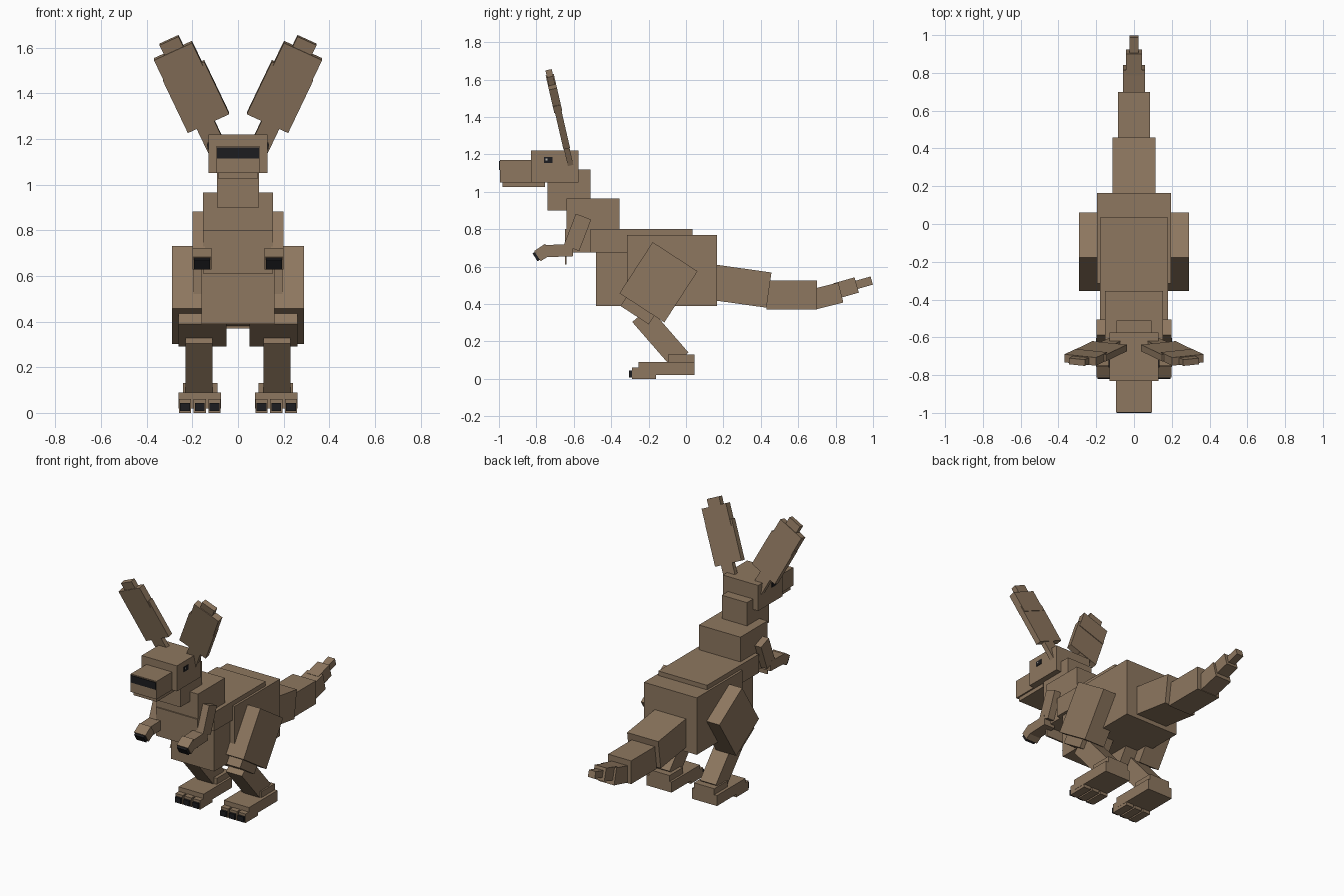
import bpy
from math import radians
from mathutils import Matrix, Vector

cube = bpy.data.objects.get("Cube")
if cube:
    bpy.data.objects.remove(cube, do_unlink=True)


def material(name, rgb):
    m = bpy.data.materials.new(name)
    m.use_nodes = True
    m.diffuse_color = (*rgb, 1)
    m.node_tree.nodes["Principled BSDF"].inputs["Base Color"].default_value = (*rgb, 1)
    return m


FUR = material("brown fur", (0.27, 0.185, 0.115))
DARK = material("near black", (0.012, 0.012, 0.014))
SHINE = material("eye shine", (0.5, 0.47, 0.43))


def block(name, centre, size, mat=FUR, rot=None):
    """Box with a given centre and size, optionally turned by a matrix."""
    bpy.ops.mesh.primitive_cube_add(size=1)
    ob = bpy.context.object
    ob.name = name
    ob.data.name = name
    ob.data.materials.append(mat)
    turn = rot or Matrix.Identity(4)
    ob.matrix_world = Matrix.Translation(centre) @ turn @ Matrix.Diagonal((*size, 1))
    return ob


def span(name, x, y, z, mat=FUR):
    """Upright box given by its limits on each axis."""
    limits = (x, y, z)
    return block(name, [(a + b) / 2 for a, b in limits],
                 [b - a for a, b in limits], mat)


def wide(name, half, y, z, mat=FUR):
    """Upright box centred on x = 0."""
    return span(name, (-half, half), y, z, mat)


def pitch(deg):
    return Matrix.Rotation(radians(deg), 4, 'X')


# Torso, neck and head
wide("hips", 0.195, (-0.315, 0.165), (0.39, 0.77))
wide("belly", 0.16, (-0.48, -0.2), (0.39, 0.68))
wide("back", 0.18, (-0.51, 0.035), (0.675, 0.80))
wide("chest", 0.153, (-0.64, -0.355), (0.675, 0.965))
wide("chest_plate", 0.153, (-0.648, -0.638), (0.61, 0.80))
wide("neck", 0.093, (-0.74, -0.51), (0.90, 1.12))
wide("head", 0.13, (-0.83, -0.575), (1.05, 1.22))
wide("muzzle", 0.095, (-0.995, -0.82), (1.05, 1.17))
wide("jaw", 0.085, (-0.98, -0.755), (1.025, 1.055))
wide("nose", 0.092, (-1.0, -0.994), (1.115, 1.163), DARK)

# Tail: centre y, centre z, width, length, height, pitch
TAIL = [
    (0.295, 0.495, 0.23, 0.30, 0.19, -8),
    (0.565, 0.447, 0.17, 0.27, 0.155, 0),
    (0.755, 0.443, 0.116, 0.15, 0.11, 14),
    (0.855, 0.485, 0.086, 0.12, 0.085, 16),
    (0.94, 0.51, 0.05, 0.11, 0.045, 16),
]
for i, (y, z, w, l, h, a) in enumerate(TAIL):
    block(f"tail_{i + 1}", (0, y, z), (w, l, h), FUR, pitch(a))

# Paired parts
for side, s in (("left", 1), ("right", -1)):
    def pair(name, x, y, z, mat=FUR):
        span(f"{side}_{name}", sorted((s * x[0], s * x[1])), y, z, mat)

    def tilted(name, x, y, z, size, deg, mat=FUR):
        block(f"{side}_{name}", (s * x, y, z), size, mat, pitch(deg))

    # Eye
    pair("eye", (0.129, 0.134), (-0.76, -0.715), (1.153, 1.185), DARK)
    pair("eye_shine", (0.133, 0.136), (-0.75, -0.74), (1.168, 1.178), SHINE)

    # Ear: leans outward, then forward
    turn = pitch(13) @ Matrix.Rotation(radians(25 * s), 4, 'Y')
    root = Vector((s * 0.129, -0.647, 1.271))
    for name, off, low, high, w, t in (
            ("ear_stem", 0.015, -0.14, 0.02, 0.085, 0.03),
            ("ear_blade", 0, 0, 0.26, 0.20, 0.036),
            ("ear_upper", 0.004, 0.22, 0.36, 0.184, 0.044),
            ("ear_tip", 0, 0.35, 0.41, 0.092, 0.034)):
        local = Vector((s * off, 0, (low + high) / 2))
        block(f"{side}_{name}", root + turn.to_3x3() @ local,
              (w, t, high - low), FUR, turn)

    # Arm
    tilted("upper_arm", 0.172, -0.58, 0.783, (0.055, 0.088, 0.18), -21)
    tilted("forearm", 0.16, -0.68, 0.685, (0.08, 0.15, 0.065), 2)
    tilted("hand", 0.157, -0.765, 0.675, (0.084, 0.07, 0.065), 33)
    tilted("hand_claw", 0.157, -0.798, 0.655, (0.07, 0.022, 0.05), 33, DARK)

    # Leg
    tilted("thigh", 0.215, -0.147, 0.516, (0.15, 0.286, 0.326), -33)
    tilted("knee", 0.155, -0.231, 0.407, (0.21, 0.18, 0.16), -33)
    tilted("shin", 0.171, -0.137, 0.222, (0.118, 0.12, 0.32), 41)
    pair("foot", (0.075, 0.26), (-0.255, 0.045), (0.02, 0.09))
    pair("heel", (0.09, 0.24), (-0.095, 0.045), (0.03, 0.13))
    for i, x in enumerate((0.103, 0.168, 0.232)):
        pair(f"toe_{i + 1}", (x - 0.027, x + 0.027), (-0.29, -0.16), (0, 0.06))
        pair(f"toe_claw_{i + 1}", (x - 0.021, x + 0.021),
             (-0.305, -0.265), (0.008, 0.043), DARK)
